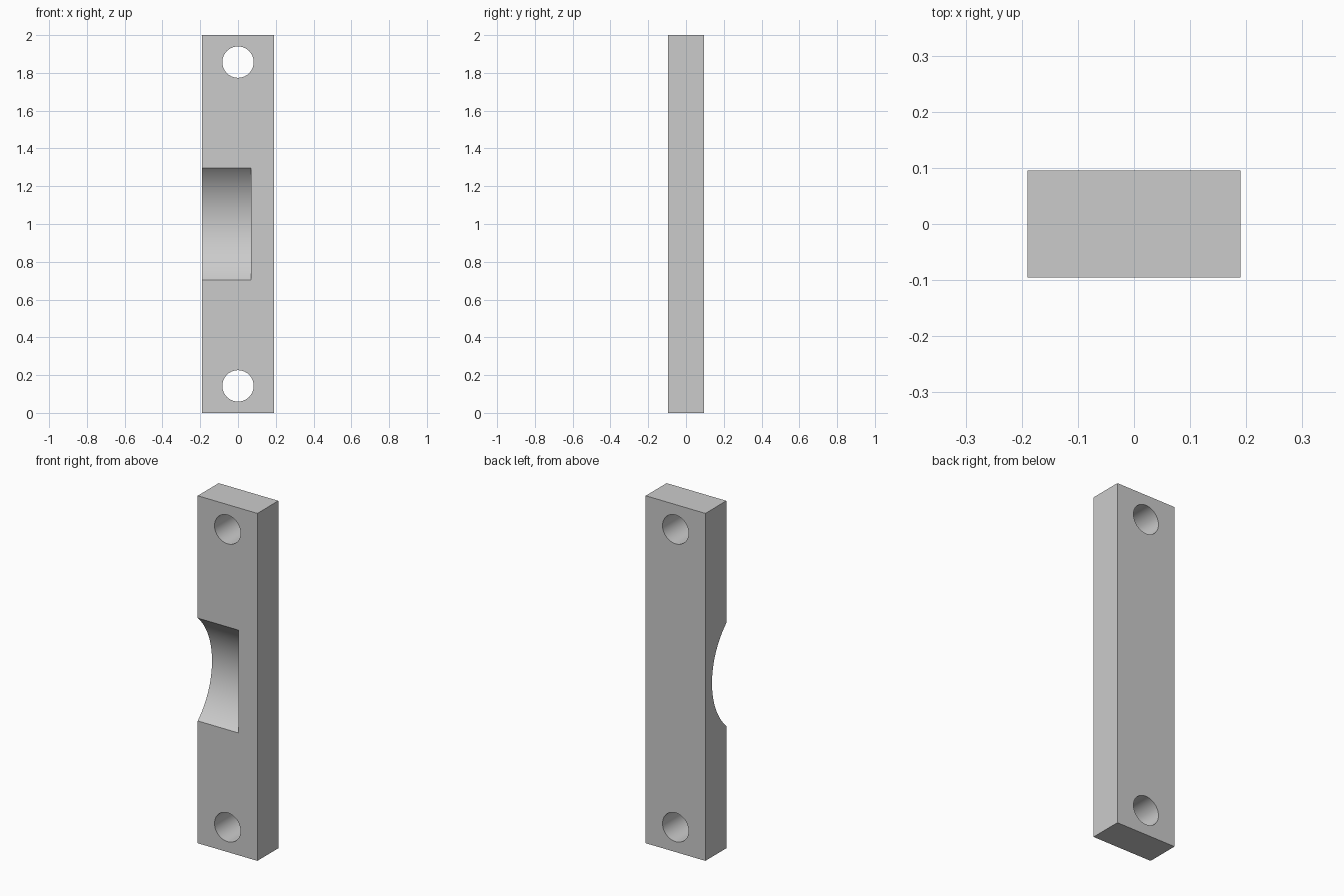
import bpy
import math

WIDTH, DEPTH, HEIGHT = 0.38, 0.19, 2.0
HOLE_RADIUS, HOLE_INSET = 0.083, 0.143
SCOOP_HALF, SCOOP_DEPTH, SCOOP_END = 0.296, 0.13, 0.07

default = bpy.data.objects.get("Cube")
if default:
    bpy.data.objects.remove(default, do_unlink=True)

# Plain grey material
grey = bpy.data.materials.new("grey")
grey.use_nodes = True
colour = (0.6, 0.6, 0.6, 1)
grey.diffuse_color = colour
grey.node_tree.nodes["Principled BSDF"].inputs["Base Color"].default_value = colour

# Rectangular bar
bpy.ops.mesh.primitive_cube_add(size=1, location=(0, 0, HEIGHT / 2))
plate = bpy.context.object
plate.name = "plate"
plate.scale = (WIDTH, DEPTH, HEIGHT)
bpy.ops.object.transform_apply(location=True, rotation=False, scale=True)
plate.data.materials.append(grey)


def cut_cylinder(name, radius, length, location, rotation, sides):
    """Subtract a cylinder from the plate and remove the cutter."""
    bpy.ops.mesh.primitive_cylinder_add(vertices=sides, radius=radius, depth=length,
                                        location=location, rotation=rotation)
    cutter = bpy.context.object
    cutter.name = name
    cutter.hide_render = True
    cutter.data.materials.append(grey)
    cut = plate.modifiers.new(name, 'BOOLEAN')
    cut.operation = 'DIFFERENCE'
    cut.solver = 'EXACT'
    cut.object = cutter
    bpy.context.view_layer.objects.active = plate
    bpy.ops.object.modifier_apply(modifier=name)
    bpy.data.objects.remove(cutter, do_unlink=True)


# Through holes near both ends
for z in (HOLE_INSET, HEIGHT - HOLE_INSET):
    cut_cylinder("screw_hole", HOLE_RADIUS, 1, (0, 0, z), (math.pi / 2, 0, 0), 64)

# Curved recess in the front, open on one edge
scoop_radius = (SCOOP_HALF ** 2 + SCOOP_DEPTH ** 2) / (2 * SCOOP_DEPTH)
scoop_y = -DEPTH / 2 + SCOOP_DEPTH - scoop_radius
cut_cylinder("scoop", scoop_radius, 1, (SCOOP_END - 0.5, scoop_y, HEIGHT / 2),
             (0, math.pi / 2, 0), 192)

# Smooth curved walls, sharp edges elsewhere
bpy.ops.object.select_all(action='DESELECT')
plate.select_set(True)
bpy.context.view_layer.objects.active = plate
bpy.ops.object.shade_smooth_by_angle(angle=math.radians(30))
